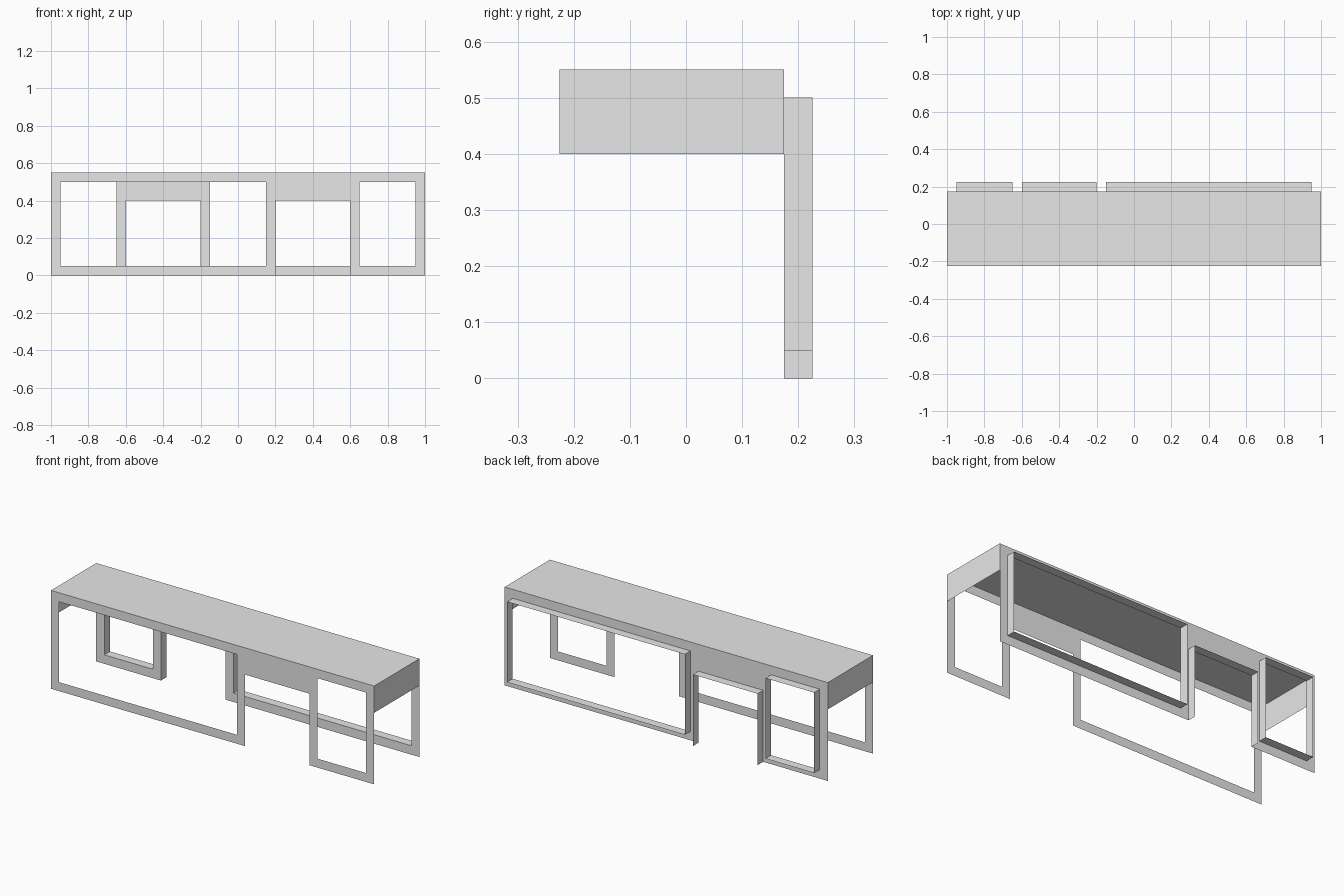
import bpy
import bmesh

cube = bpy.data.objects.get("Cube")
if cube:
    bpy.data.objects.remove(cube, do_unlink=True)

grey = bpy.data.materials.new("plain grey")
grey.use_nodes = True
grey.diffuse_color = (0.8, 0.8, 0.8, 1)
grey.node_tree.nodes["Principled BSDF"].inputs["Base Color"].default_value = (0.8, 0.8, 0.8, 1)

FRONT, BACK, RIM = -0.225, 0.175, 0.225
TOP, APRON, BAR, LIP = 0.55, 0.4, 0.05, 0.5


def sheet_object(name, quads):
    """Join thin rectangular sheets into one welded object."""
    bm = bmesh.new()
    for quad in quads:
        bm.faces.new([bm.verts.new(p) for p in quad])
    bmesh.ops.remove_doubles(bm, verts=bm.verts, dist=0.0001)
    mesh = bpy.data.meshes.new(name)
    bm.to_mesh(mesh)
    bm.free()
    mesh.materials.append(grey)
    obj = bpy.data.objects.new(name, mesh)
    bpy.context.collection.objects.link(obj)
    return obj


def upright(x0, x1, z0, z1, y, side):
    """Upright sheet facing the given side: -1 front, 1 back."""
    quad = [(x0, y, z0), (x1, y, z0), (x1, y, z1), (x0, y, z1)]
    return quad if side < 0 else quad[::-1]


def frame(x0, x1, y, side):
    """Rectangular leg frame with an even border."""
    a, b = x0 + BAR, x1 - BAR
    return [upright(x0, a, 0, TOP, y, side), upright(b, x1, 0, TOP, y, side),
            upright(a, b, 0, BAR, y, side), upright(a, b, LIP, TOP, y, side)]


def rim(points):
    """Thin sheets running backwards from a line of (x, z) points."""
    return [[(x0, BACK, z0), (x1, BACK, z1), (x1, RIM, z1), (x0, RIM, z0)]
            for (x0, z0), (x1, z1) in zip(points, points[1:])]


def opening(x0, x1):
    return [(x0, BAR), (x1, BAR), (x1, LIP), (x0, LIP), (x0, BAR)]


# Front and back faces, each the other turned half way round
for name, y, s in (("front", FRONT, -1), ("back", BACK, 1)):
    for part, ends in (("wide_frame", (s, -0.2 * s)), ("narrow_frame", (-0.6 * s, -s))):
        sheet_object(f"{name}_{part}", frame(min(ends), max(ends), y, s))
    left, right = sorted((-0.2 * s, -0.6 * s))
    sheet_object(f"{name}_apron", [upright(left, right, APRON, TOP, y, s)])

# Table top and end panels; the underside is open
sheet_object("table_top", [[(-1, FRONT, TOP), (1, FRONT, TOP), (1, BACK, TOP), (-1, BACK, TOP)]])
for name, x in (("left_end_panel", 1), ("right_end_panel", -1)):
    quad = [(x, FRONT, APRON), (x, BACK, APRON), (x, BACK, TOP), (x, FRONT, TOP)]
    sheet_object(name, [quad if x > 0 else quad[::-1]])

# Rims around the three openings at the back
sheet_object("wide_rim", rim(opening(-0.15, 0.95)))
sheet_object("narrow_rim", rim(opening(-0.95, -0.65)))
sheet_object("middle_rim", rim([(-0.6, 0), (-0.6, APRON), (-0.2, APRON), (-0.2, 0)]))
